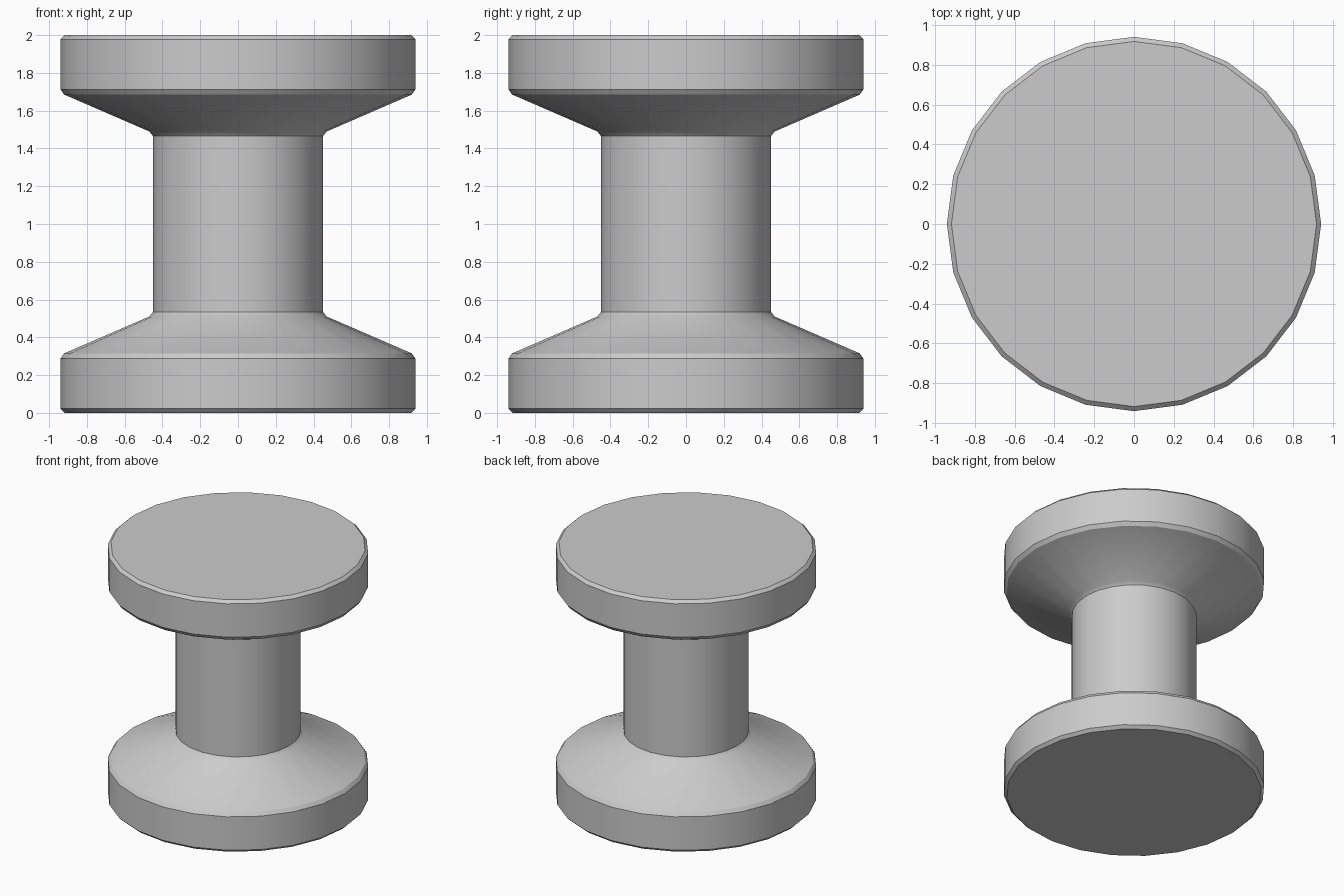
import bpy, bmesh
from math import radians
from mathutils import Matrix

cube = bpy.data.objects.get("Cube")
if cube:
    bpy.data.objects.remove(cube)

SIDES = 24
HEIGHT = 2.0

grey = bpy.data.materials.new("plain grey")
grey.use_nodes = True
colour = (0.6, 0.6, 0.6, 1)
grey.diffuse_color = colour
grey.node_tree.nodes["Principled BSDF"].inputs["Base Color"].default_value = colour

# Lower half outline (radius, height): base, rim, cone, neck; then mirrored upwards
lower = [(0.917, 0), (0.94, 0.022), (0.94, 0.287), (0.92, 0.315),
         (0.47, 0.51), (0.45, 0.535)]
outline = lower + [(r, HEIGHT - z) for r, z in reversed(lower)]

# Turn the outline into rings and close both ends
bm = bmesh.new()
rings = []
for r, z in outline:
    made = bmesh.ops.create_circle(bm, segments=SIDES, radius=r,
                                   matrix=Matrix.Translation((0, 0, z)))
    rings.append(made["verts"])
for a, b in zip(rings, rings[1:]):
    for i in range(SIDES):
        j = (i + 1) % SIDES
        bm.faces.new((a[i], a[j], b[j], b[i]))
bm.faces.new(rings[0])
bm.faces.new(rings[-1])
bmesh.ops.recalc_face_normals(bm, faces=bm.faces)

mesh = bpy.data.meshes.new("flanged_spool")
bm.to_mesh(mesh)
bm.free()
mesh.materials.append(grey)
spool = bpy.data.objects.new("flanged_spool", mesh)
bpy.context.collection.objects.link(spool)

# Smooth round the sides, crisp at the chamfers
bpy.ops.object.select_all(action="DESELECT")
spool.select_set(True)
bpy.context.view_layer.objects.active = spool
bpy.ops.object.shade_smooth_by_angle(angle=radians(30))
